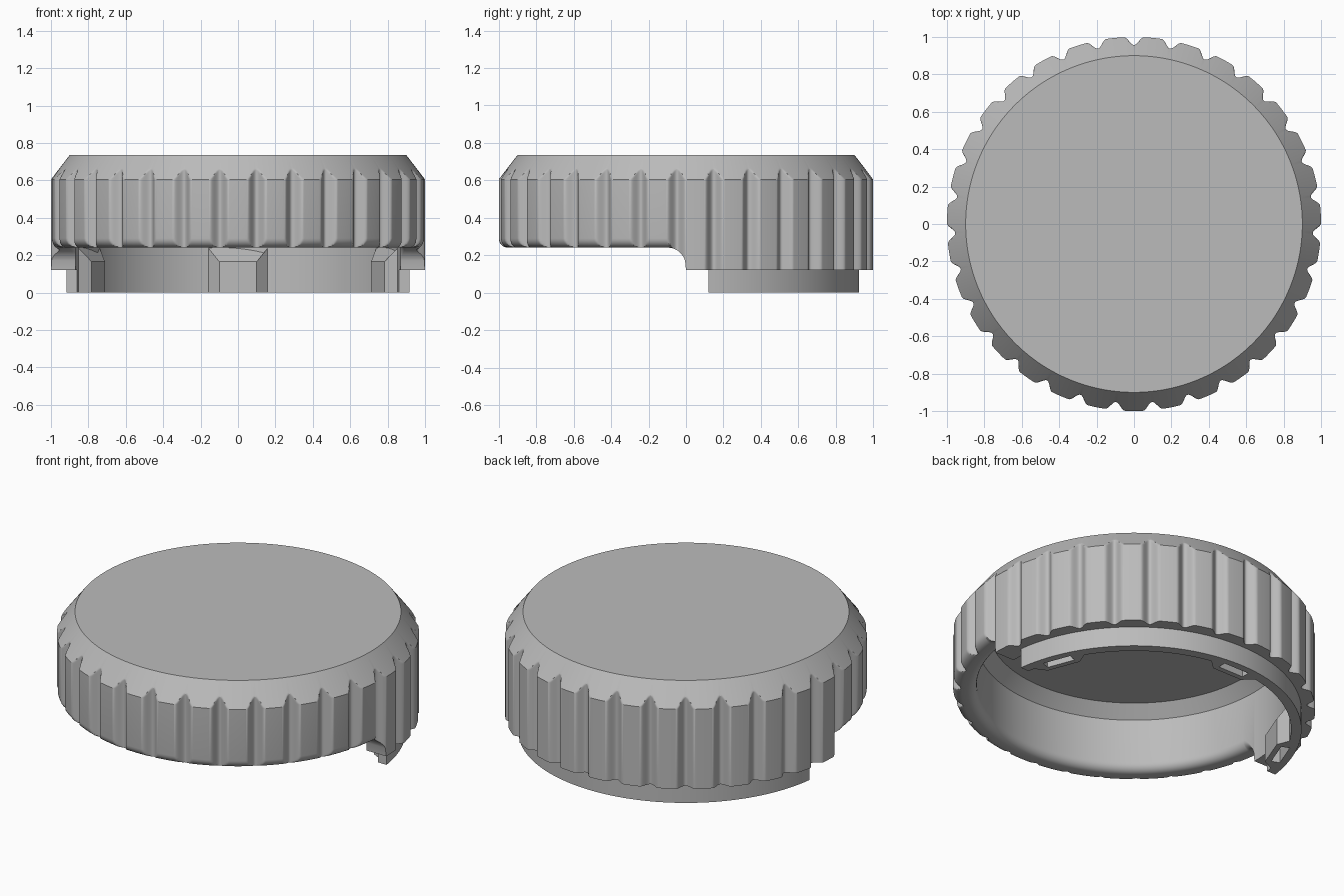
import bpy, bmesh, math
from mathutils import Matrix

cube = bpy.data.objects.get("Cube")
if cube:
    bpy.data.objects.remove(cube, do_unlink=True)

GROOVES, STEPS = 31, 40          # grip grooves and columns per groove
BORE, LIP = 0.868, 0.925         # inner wall and lower lip radii
LIP_START = 0.12                 # lip and skirt step

grey = bpy.data.materials.new("plain_grey")
grey.use_nodes = True
grey.diffuse_color = (0.5, 0.5, 0.5, 1)
grey.node_tree.nodes["Principled BSDF"].inputs["Base Color"].default_value = (0.5, 0.5, 0.5, 1)


def make_object(name, bm):
    bmesh.ops.recalc_face_normals(bm, faces=bm.faces)
    mesh = bpy.data.meshes.new(name)
    bm.to_mesh(mesh)
    bm.free()
    mesh.materials.append(grey)
    obj = bpy.data.objects.new(name, mesh)
    bpy.context.collection.objects.link(obj)
    return obj


def activate(obj):
    bpy.ops.object.select_all(action='DESELECT')
    obj.select_set(True)
    bpy.context.view_layer.objects.active = obj


def smooth(obj):
    activate(obj)
    bpy.ops.object.shade_smooth_by_angle(angle=math.radians(30))


def prism(bottom, top):
    """Solid between two matching outlines."""
    bm = bmesh.new()
    low = [bm.verts.new(p) for p in bottom]
    high = [bm.verts.new(p) for p in top]
    bm.faces.new(low[::-1])
    bm.faces.new(high)
    n = len(low)
    for i in range(n):
        j = (i + 1) % n
        bm.faces.new((low[i], low[j], high[j], high[i]))
    return bm


# Cap body: one wall section per column, swept round the axis
def groove_radius(i):
    k = (i + STEPS // 2) % STEPS - STEPS // 2
    u = abs(k) * 2 * math.pi / (GROOVES * STEPS) / 0.055
    return 1 - 0.0215 * (1 + math.cos(math.pi * u)) if u < 1 else 1.0


def rim_height(y):
    if y > -1e-6:
        return 0.12
    if y > -0.1:
        return 0.14 + math.sqrt(max(0, 0.01 - (y + 0.1) ** 2))
    return 0.24


def wall_section(i, angle):
    y = math.sin(angle)
    base, g = rim_height(y), groove_radius(i)
    rho = 0.05 * min(1, max(0, -y / 0.1))
    pts = [(0.80, 0.63), (BORE, 0.56)]
    for k in range(7):                                   # inner rim rounding
        a = math.pi / 2 * k / 6
        pts.append((BORE + rho * (1 - math.cos(a)), base + rho * (1 - math.sin(a))))
    for k in range(7):                                   # outer rim rounding
        a = math.pi / 2 * k / 6
        pts.append((min(g, 1 - rho + rho * math.sin(a)), base + rho * (1 - math.cos(a))))
    for k in range(11):                                  # chamfer cut by grooves
        z = 0.605 + 0.006 * k
        pts.append((min(g, 1 - (z - 0.605) / 1.3), z))
    pts.append((0.90, 0.735))
    return pts


bm = bmesh.new()
columns = []
count = GROOVES * STEPS
for i in range(count):
    a = math.pi / 2 + 2 * math.pi * i / count
    columns.append([bm.verts.new((r * math.cos(a), r * math.sin(a), z))
                    for r, z in wall_section(i, a)])
for i in range(count):
    c, d = columns[i], columns[(i + 1) % count]
    for k in range(len(c) - 1):
        bm.faces.new((c[k], d[k], d[k + 1], c[k + 1]))
bm.faces.new([c[-1] for c in columns])                   # top disc
bm.faces.new([c[0] for c in columns])                    # ceiling
bmesh.ops.remove_doubles(bm, verts=bm.verts, dist=0.0001)
smooth(make_object("cap_body", bm))


# Lower lip: half ring with ends cut flat
def lip_arc(r, z):
    start = math.asin(LIP_START / r)
    return [(r * math.cos(a), r * math.sin(a), z)
            for a in (start + (math.pi - 2 * start) * k / 128 for k in range(129))]


def lip_outline(z):
    return lip_arc(LIP, z) + lip_arc(BORE, z)[::-1]


lip = make_object("lower_lip", prism(lip_outline(0), lip_outline(LIP_START)))

# Locking lugs inside the lip, each with a pocket in its underside
parts, cutters = [lip], []
for label, degrees in (("left", 21), ("back", 90), ("right", 159)):
    turn = Matrix.Rotation(math.radians(degrees), 4, 'Z')
    plan = [(0.80, -0.10), (0.855, -0.16), (0.89, -0.16),
            (0.89, 0.16), (0.855, 0.16), (0.80, 0.10)]
    heights = [0.165, 0.24, 0.24, 0.24, 0.24, 0.165]
    bm = prism([(x, y, 0) for x, y in plan],
               [(x, y, h) for (x, y), h in zip(plan, heights)])
    bm.transform(turn)
    parts.append(make_object(label + "_lug", bm))
    bm = bmesh.new()
    bmesh.ops.create_cube(bm, size=1, matrix=turn @ Matrix.Translation((0.856, 0, 0.03))
                          @ Matrix.Diagonal((0.05, 0.17, 0.14, 1)))
    cutter = make_object(label + "_pocket_cutter", bm)
    cutter.hide_render = True
    cutters.append(cutter)

for part in parts:
    activate(part)
    for cutter in cutters:
        mod = part.modifiers.new("pocket", 'BOOLEAN')
        mod.operation, mod.solver, mod.object = 'DIFFERENCE', 'EXACT', cutter
        bpy.ops.object.modifier_apply(modifier=mod.name)
    smooth(part)
for cutter in cutters:
    bpy.data.objects.remove(cutter, do_unlink=True)
